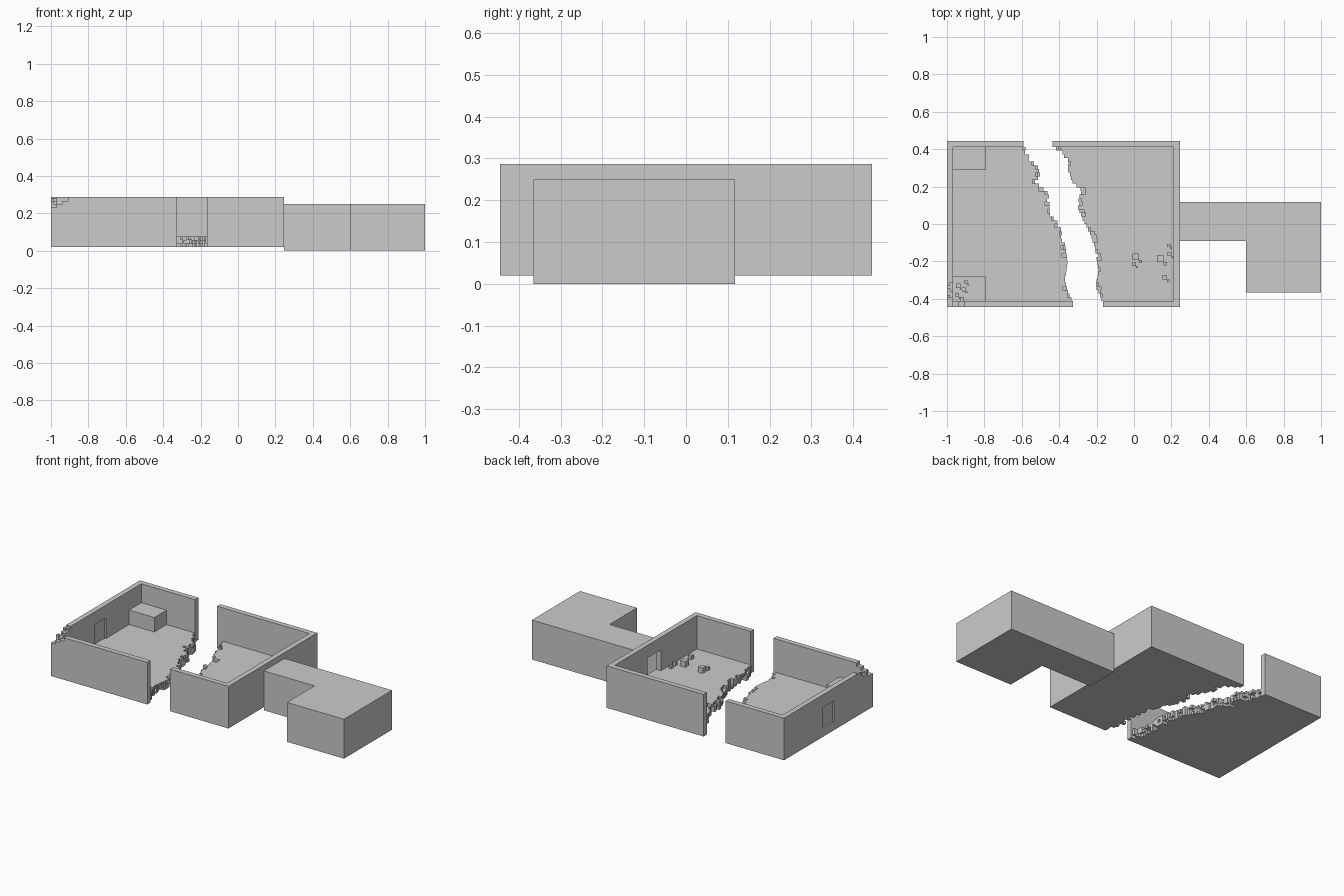
import bpy, bmesh, random

if "Cube" in bpy.data.objects:
    bpy.data.objects.remove(bpy.data.objects["Cube"])

random.seed(4)
X0, X1, Y = -1.0, 0.245, 0.445       # room footprint
Z0, ZF, ZT = 0.02, 0.075, 0.287      # underside, floor top, wall top
T = 0.033                            # wall thickness


def finish(name, bm):
    bmesh.ops.recalc_face_normals(bm, faces=bm.faces)
    me = bpy.data.meshes.new(name)
    bm.to_mesh(me)
    bm.free()
    ob = bpy.data.objects.new(name, me)
    bpy.context.collection.objects.link(ob)
    return ob


def boxes(name, specs):
    """One object from boxes given as (x0, x1, y0, y1, z0, z1)."""
    bm = bmesh.new()
    for x0, x1, y0, y1, z0, z1 in specs:
        vs = bmesh.ops.create_cube(bm, size=1)["verts"]
        for v in vs:
            v.co = (x1 if v.co.x > 0 else x0, y1 if v.co.y > 0 else y0,
                    z1 if v.co.z > 0 else z0)
    return finish(name, bm)


def prism(bm, pts, z0, z1):
    f = bm.faces.new([bm.verts.new((x, y, z0)) for x, y in pts])
    top = bmesh.ops.extrude_face_region(bm, geom=[f])["geom"]
    for v in top:
        if isinstance(v, bmesh.types.BMVert):
            v.co.z = z1


def lerp(table, y):
    for (ya, xa), (yb, xb) in zip(table, table[1:]):
        if ya >= y >= yb:
            return xa + (xb - xa) * (ya - y) / (ya - yb)
    return table[0][1] if y > table[0][0] else table[-1][1]


# Broken floor halves: three layers with a ragged stepped edge
crack_left = [(.42, -.59), (.34, -.55), (.30, -.51), (.25, -.50), (.235, -.54), (.16, -.455),
              (.05, -.45), (0, -.40), (-.1, -.37), (-.2, -.355), (-.3, -.37), (-.36, -.355), (-.41, -.33)]
crack_right = [(.42, -.435), (.34, -.35), (.25, -.355), (.18, -.28), (.1, -.305), (.04, -.28),
               (-.05, -.235), (-.12, -.21), (-.25, -.19), (-.33, -.205), (-.41, -.17)]
N, YI = 42, Y - T
for name, table, outer, away in (("floor_left", crack_left, X0 + T, -1),
                                 ("floor_right", crack_right, X1 - T, 1)):
    bm = bmesh.new()
    for k in range(3):
        pts = [(outer, -YI), (outer, YI)]
        for i in range(N):
            ya, yb = YI - 2 * YI * i / N, YI - 2 * YI * (i + 1) / N
            x = lerp(table, (ya + yb) / 2) + away * random.choice((0, 0, .012, .024))
            pts += [(x, ya), (x, yb)]
        h = (ZF - Z0) / 3
        prism(bm, pts, Z0 + k * h, Z0 + (k + 1) * h)
    finish(name, bm)

# Long walls, each interrupted by the crack
DX, DY = -.91, -.295                 # extent of the crumbled corner
LOW = .232
boxes("back_wall", [(X0, -.59, YI, Y, Z0, ZT), (-.435, X1, YI, Y, Z0, ZT)])
boxes("front_wall", [(DX, -.325, -Y, -YI, Z0, ZT), (X0, DX, -Y, -YI, Z0, LOW),
                     (-.165, X1, -Y, -YI, Z0, ZT)])

# End walls with doorways
DT = .207


def end_wall(name, x0, d0, d1, ystart):
    boxes(name, [(x0, x0 + T, ystart, d0, Z0, ZT), (x0, x0 + T, d1, YI, Z0, ZT),
                 (x0, x0 + T, d0, d1, Z0, ZF), (x0, x0 + T, d0, d1, DT, ZT)])


end_wall("left_wall", X0, -.055, .055, DY)
boxes("left_wall_low", [(X0, X0 + T, -YI, DY, Z0, LOW)])
end_wall("right_wall", X1 - T, -.05, .085, -YI)
boxes("left_door", [(X0 + .01, X0 + T - .01, -.055, .055, ZF, DT)])

# Crumbled corner: ragged columns that rise away from the corner
C = T / 2
cols = []
for i in range(9):
    for j in range(2):
        t = i / 8
        for along_y in (True, False):
            top = LOW + C * max(0, min(3, round(3 * t ** 1.5 + random.uniform(-1, .9))))
            if top <= LOW:
                continue
            if along_y:
                step = (DY + Y) / 9
                cols.append((X0 + j * C, X0 + (j + 1) * C, -Y + i * step, -Y + (i + 1) * step, LOW, top))
            elif 2 <= i < 6:
                step = (DX - X0) / 6
                cols.append((X0 + i * step, X0 + (i + 1) * step, -Y + j * C, -Y + (j + 1) * C, LOW, top))
boxes("crumbled_corner", cols)

# Storage crates in the two left corners
for name, y0, y1 in (("back_crate", .29, YI), ("front_crate", -YI, -.28)):
    boxes(name, [(X0 + T, -.79, y0, y1, ZF, .167)])


# Rubble chunks on the floor and on the front crate
def chunks(name, places, z):
    specs = []
    for x, y, s in places:
        specs.append((x - s / 2, x + s / 2, y - s / 2, y + s / 2, z, z + s))
        a = s * .5
        specs.append((x + a, x + 2 * a, y - 2 * a, y - a, z, z + a))
    boxes(name, specs)


chunks("floor_rubble", [(.01, -.175, .034), (.0, -.215, .02), (.14, -.185, .036), (.19, -.16, .02),
                        (.185, -.115, .018), (.165, -.285, .024)], ZF)
chunks("crate_rubble", [(-.94, -.33, .024), (-.91, -.35, .02), (-.90, -.31, .018),
                        (-.92, -.40, .022), (-.945, -.38, .02)], .167)

# Roofed L-shaped corridor: hollow, open where it meets the doorway
bm = bmesh.new()
prism(bm, [(X1, -.09), (.6, -.09), (.6, -.365), (1, -.365), (1, .117), (X1, .117)], 0, .25)
bmesh.ops.recalc_face_normals(bm, faces=bm.faces)
bmesh.ops.delete(bm, geom=[f for f in bm.faces if f.calc_center_median().x < X1 + .001],
                 context='FACES_ONLY')
bm.normal_update()
corridor = finish("corridor", bm)
mod = corridor.modifiers.new("shell", 'SOLIDIFY')
mod.thickness = .025
mod.offset = -1
